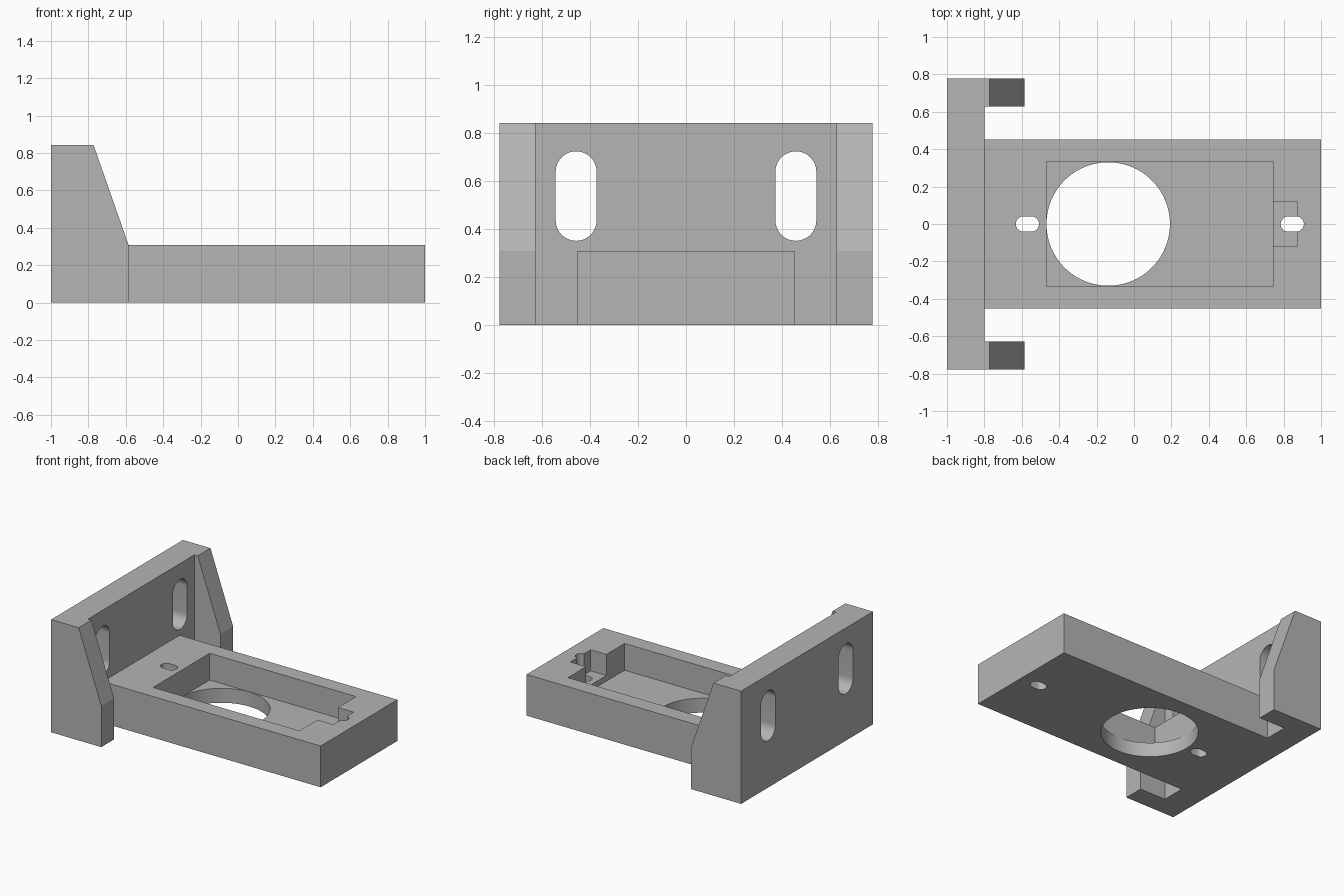
import bpy
import bmesh
import math
from mathutils import Matrix, Vector

cube = bpy.data.objects.get("Cube")
if cube:
    bpy.data.objects.remove(cube, do_unlink=True)

grey = bpy.data.materials.new("plain grey")
grey.use_nodes = True
grey.diffuse_color = (0.46, 0.46, 0.46, 1)
grey.node_tree.nodes["Principled BSDF"].inputs["Base Color"].default_value = grey.diffuse_color


def prism(name, points, depth):
    """Extrude a closed outline of 3D points along the depth vector."""
    bm = bmesh.new()
    face = bm.faces.new([bm.verts.new(p) for p in points])
    result = bmesh.ops.extrude_face_region(bm, geom=[face])
    moved = [v for v in result["geom"] if isinstance(v, bmesh.types.BMVert)]
    bmesh.ops.translate(bm, verts=moved, vec=depth)
    # The starting cap is kept by the extrusion and closes the solid
    bmesh.ops.recalc_face_normals(bm, faces=bm.faces)
    mesh = bpy.data.meshes.new(name)
    bm.to_mesh(mesh)
    bm.free()
    mesh.materials.append(grey)
    obj = bpy.data.objects.new(name, mesh)
    bpy.context.collection.objects.link(obj)
    return obj


def block(name, x0, x1, y, z0, z1):
    """Box symmetric about y = 0."""
    outline = [(x0, -y, z0), (x1, -y, z0), (x1, y, z0), (x0, y, z0)]
    return prism(name, outline, Vector((0, 0, z1 - z0)))


def slot(name, centre, radius, straight, along, across, depth, steps=24):
    """Round-ended slot; with no straight length it is a cylinder."""
    along, across = Vector(along), Vector(across)
    points = []
    for end in (1, -1):
        for i in range(steps + 1):
            if not straight and i == steps:
                continue
            a = math.pi * (i / steps - 0.5)
            points.append(Vector(centre) + end * (along * (straight / 2 + radius * math.cos(a))
                                                  + across * radius * math.sin(a)))
    return prism(name, points, Vector(depth))


def cut(target, cutters):
    for cutter in cutters:
        cutter.hide_render = True
        mod = target.modifiers.new("cut", 'BOOLEAN')
        mod.operation = 'DIFFERENCE'
        mod.solver = 'EXACT'
        mod.object = cutter
        bpy.context.view_layer.objects.active = target
        bpy.ops.object.modifier_apply(modifier=mod.name)
        bpy.data.objects.remove(cutter, do_unlink=True)


X, Y, Z = (1, 0, 0), (0, 1, 0), (0, 0, 1)

# Upright mounting wall with two tall slots
wall = block("mounting_wall", -1, -0.8, 0.628, 0, 0.842)
cut(wall, [slot("wall_slot_cutter", (-1.1, side * 0.458, 0.537), 0.085, 0.203, Z, Y, (0.5, 0, 0))
           for side in (-1, 1)])

# Sloped side ribs
for side, label in ((1, "back"), (-1, "front")):
    profile = [(-1, 0), (-0.585, 0), (-0.585, 0.308), (-0.772, 0.842), (-1, 0.842)]
    prism(label + "_side_rib", [(x, side * 0.628, z) for x, z in profile],
          Vector((0, side * 0.15, 0)))

# Base tray: pocket, cable notch, round opening and two screw slots
tray = block("base_tray", -0.8, 1, 0.453, 0, 0.308)
cut(tray, [
    block("pocket_cutter", -0.468, 0.742, 0.334, 0.108, 0.5),
    block("notch_cutter", 0.7, 0.872, 0.12, 0.15, 0.5),
    slot("opening_cutter", (-0.138, 0, -0.1), 0.33, 0, X, Y, (0, 0, 0.3), 48),
    slot("inner_screw_cutter", (-0.57, 0, -0.1), 0.041, 0.042, X, Y, (0, 0, 0.6)),
    slot("outer_screw_cutter", (0.846, 0, -0.1), 0.041, 0.042, X, Y, (0, 0, 0.6)),
])

# Smooth the curved cuts, keep the edges crisp
for obj in (wall, tray):
    bpy.ops.object.select_all(action='DESELECT')
    obj.select_set(True)
    bpy.context.view_layer.objects.active = obj
    bpy.ops.object.shade_smooth_by_angle(angle=math.radians(30))
